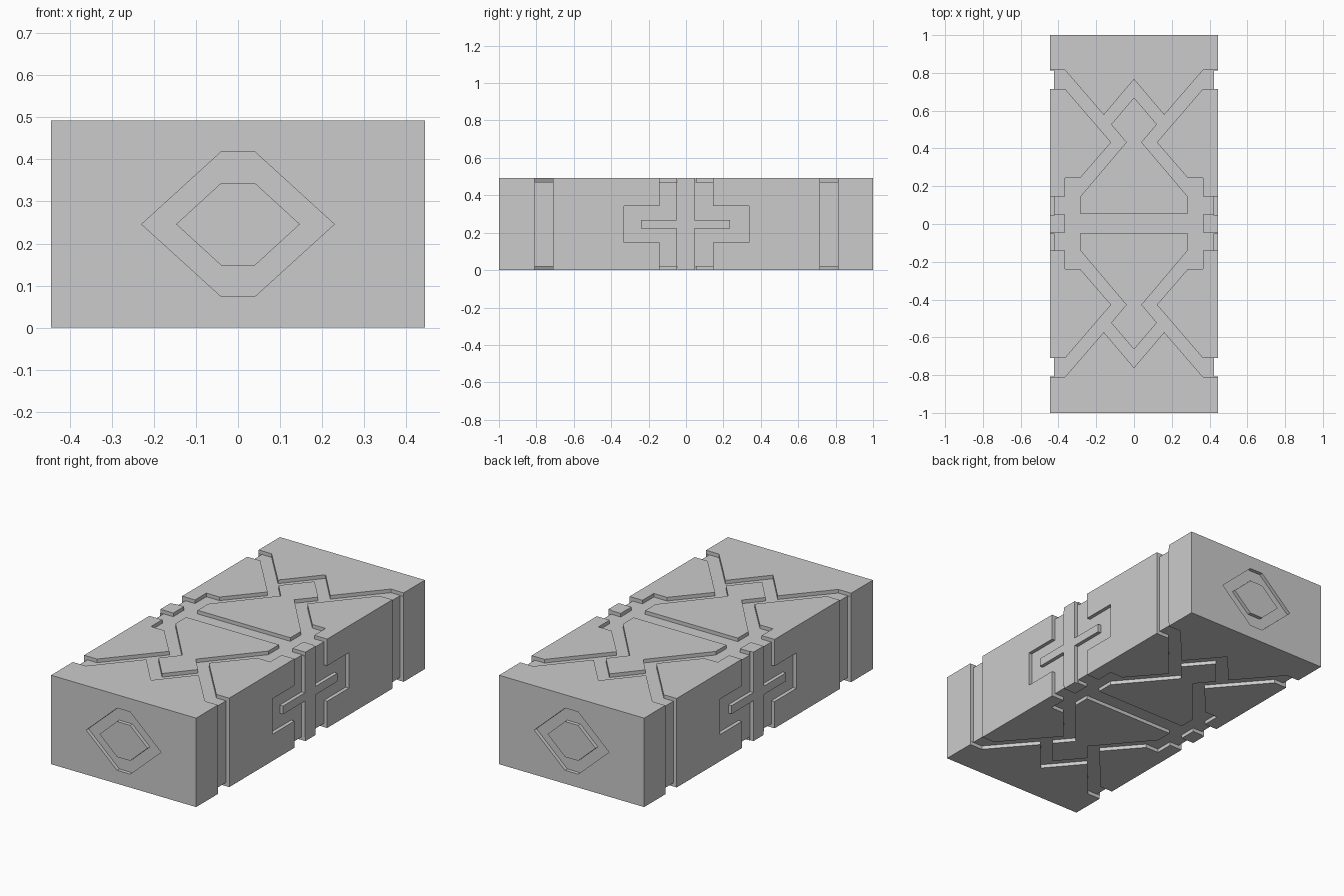
import bpy, bmesh
from mathutils import Vector

if "Cube" in bpy.data.objects:
    bpy.data.objects.remove(bpy.data.objects["Cube"])

W, L, H = 0.444, 1.0, 0.492      # half width, half length, height
D = 0.02                         # groove depth
OFF = 0.0025                     # small shift of the pattern along y
MID = H / 2

# maps (u, v, depth) to world for each kind of face
FLAT = lambda u, v, w: (u, v, w)      # top / bottom
SIDE = lambda u, v, w: (w, u, v)      # left / right
END = lambda u, v, w: (u, w, v)       # front / back


def prisms(name, polys, place, lo, hi):
    """Object made of polygons extruded from lo to hi."""
    bm = bmesh.new()
    for poly in polys:
        a = [bm.verts.new(place(u, v, lo)) for u, v in poly]
        b = [bm.verts.new(place(u, v, hi)) for u, v in poly]
        bm.faces.new(a)
        bm.faces.new(b[::-1])
        n = len(poly)
        for i in range(n):
            j = (i + 1) % n
            bm.faces.new((a[i], b[i], b[j], a[j]))
    bmesh.ops.recalc_face_normals(bm, faces=bm.faces)
    me = bpy.data.meshes.new(name)
    bm.to_mesh(me)
    bm.free()
    ob = bpy.data.objects.new(name, me)
    bpy.context.scene.collection.objects.link(ob)
    return ob


def cut(ob, cutter):
    """Subtract cutter from ob, bake the result and drop the cutter."""
    mod = ob.modifiers.new("cut", 'BOOLEAN')
    mod.operation = 'DIFFERENCE'
    mod.solver = 'EXACT'
    mod.object = cutter
    bpy.context.view_layer.update()
    dg = bpy.context.evaluated_depsgraph_get()
    me = bpy.data.meshes.new_from_object(ob.evaluated_get(dg))
    ob.modifiers.clear()
    ob.data = me
    bpy.data.objects.remove(cutter)


def rect(u0, u1, v0, v1):
    return [(u0, v0), (u1, v0), (u1, v1), (u0, v1)]


def sym(half):
    """Complete a right-hand outline by mirroring it in u."""
    return half + [(-u, v) for u, v in half[::-1] if abs(u) > 1e-6]


def groove(body, area, raised, place, lo, hi):
    """Sink an area of the body, leaving the raised polygons standing."""
    cutter = prisms("groove_cutter", area, place, lo, hi)
    cutter.hide_render = True
    cut(cutter, prisms("raised_cutter", raised, place, lo - 0.1, hi + 0.1))
    cut(body, cutter)


# main block
body = prisms("carved_block", [rect(-W, W, -L, L)], FLAT, 0, H)

# raised islands of the top and bottom pattern
end_plate = sym([(0, .763), (.16, .575), (.365, .812), (.8, .812), (.8, 1.3)])
arrow = sym([(0, .667), (.121, .525), (.041, .43), (.284, .143), (.284, .05)])
panel = [(.8, .713), (.365, .713), (.121, .43), (.365, .242), (.365, .143), (.8, .143)]
panel[2:4] = [(.121, .43), (.284, .242), (.365, .242)]
panel = [(.8, .713), (.365, .713), (.121, .43), (.284, .242), (.365, .242),
         (.365, .143), (.8, .143)]
islands = []
for sy in (1, -1):
    for p in (end_plate, arrow, panel, [(-u, v) for u, v in panel]):
        islands.append([(u, v * sy + OFF) for u, v in p])
for s in (1, -1):
    islands.append(rect(s * .365, s * .8, -.047 + OFF, .047 + OFF))

plan = [rect(-.6, .6, -1.1, 1.1)]
groove(body, plan, islands, FLAT, H - D, H + .1)
groove(body, plan, islands, FLAT, -.1, D)

# raised islands of the long sides: end strips, stepped panels, central cross
side = []
for s in (1, -1):
    stepped = [(.143, 1), (.713, 1), (.713, -1), (.143, -1),
               (.143, MID - .098), (.333, MID - .098), (.333, MID + .098), (.143, MID + .098)]
    side.append([(u * s + OFF, v) for u, v in stepped])
    side.append([(u * s + OFF, v) for u, v in rect(.81, 1.3, -1, 1)])
cross = sym([(.047, 1), (.047, MID + .023), (.238, MID + .023),
             (.238, MID - .023), (.047, MID - .023), (.047, -1)])
side.append([(u - OFF, v) for u, v in cross])
wall = [rect(-1.1, 1.1, -.2, H + .2)]
groove(body, wall, side, SIDE, W - D, W + .1)
groove(body, wall, side, SIDE, -W - .1, -W + D)

# hexagonal ring on both ends
outer = sym([(.04, MID + .172), (.229, MID), (.04, MID - .172)])
inner = sym([(.04, MID + .098), (.147, MID), (.04, MID - .098)])
groove(body, [outer], [inner], END, -L - .1, -L + D)
groove(body, [outer], [inner], END, L - D, L + .1)
